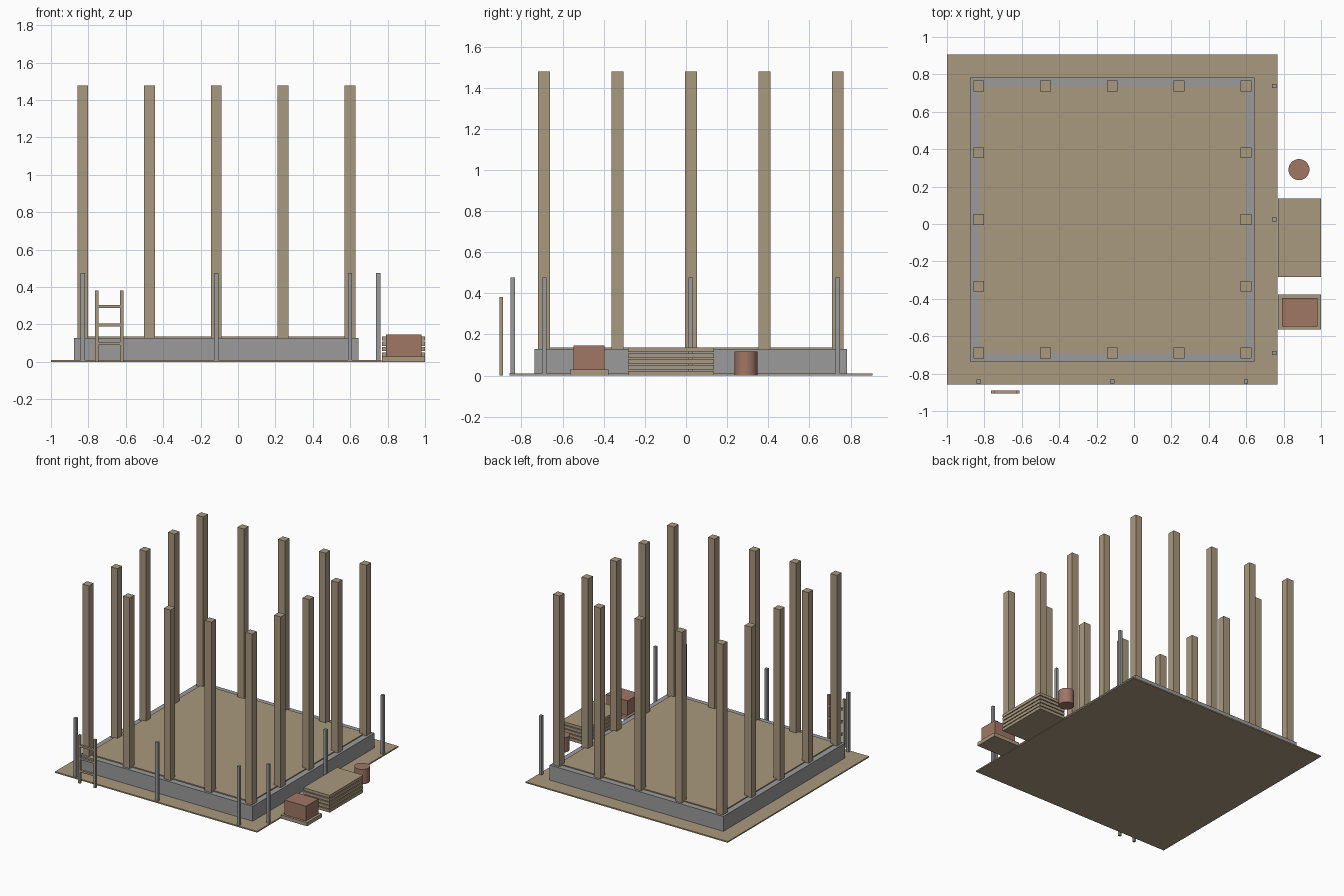
import bpy
import bmesh
from mathutils import Matrix

cube = bpy.data.objects.get("Cube")
if cube:
    bpy.data.objects.remove(cube, do_unlink=True)


def material(name, rgb):
    mat = bpy.data.materials.new(name)
    mat.use_nodes = True
    mat.diffuse_color = (*rgb, 1)
    mat.node_tree.nodes["Principled BSDF"].inputs["Base Color"].default_value = (*rgb, 1)
    return mat


TAN = material("timber tan", (0.40, 0.32, 0.21))
GREY = material("concrete grey", (0.33, 0.33, 0.33))
RED = material("brick red", (0.35, 0.18, 0.13))


def finish(name, bm, mat):
    mesh = bpy.data.meshes.new(name)
    bm.to_mesh(mesh)
    bm.free()
    mesh.materials.append(mat)
    obj = bpy.data.objects.new(name, mesh)
    bpy.context.collection.objects.link(obj)
    return obj


def box(name, x, y, z, mat):
    """Box from (low, high) ranges on each axis."""
    bm = bmesh.new()
    bmesh.ops.create_cube(bm, size=1)
    for v in bm.verts:
        for i, (low, high) in enumerate((x, y, z)):
            v.co[i] = high if v.co[i] > 0 else low
    return finish(name, bm, mat)


def around(centre, half):
    return centre - half, centre + half


# Building centre and half span between the corner posts
CX, CY, SPAN = -0.116, 0.024, 0.714
FLOOR_BASE, FLOOR_TOP = 0.128, 0.136

# Ground sheet
box("ground_sheet", around(CX, 0.884), around(CY, 0.883), (0, 0.01), TAN)

# Foundation ring: four walls around the floor
OUTER = 0.76
for side, sign in (("left", 1), ("right", -1)):
    xs = sorted((CX + sign * SPAN, CX + sign * OUTER))
    box("foundation_" + side, xs, around(CY, OUTER), (0.002, FLOOR_BASE), GREY)
for side, sign in (("back", 1), ("front", -1)):
    ys = sorted((CY + sign * SPAN, CY + sign * OUTER))
    box("foundation_" + side, around(CX, SPAN), ys, (0.002, FLOOR_BASE), GREY)

# Floor deck
box("floor_deck", around(CX, SPAN), around(CY, SPAN), (0.1, FLOOR_TOP), TAN)

# Posts on the perimeter of a five by five grid
for i in range(-2, 3):
    for j in range(-2, 3):
        if max(abs(i), abs(j)) == 2:
            box("post", around(CX + i * SPAN / 2, 0.029), around(CY + j * SPAN / 2, 0.029),
                (FLOOR_BASE, 1.478), TAN)

# Survey stakes along the front and the left side
for i in range(-1, 2):
    box("front_stake", around(CX + i * SPAN, 0.011), around(CY - 0.866, 0.011), (0, 0.476), GREY)
    box("side_stake", around(CX + 0.866, 0.011), around(CY + i * SPAN, 0.011), (0, 0.476), GREY)

# Ladder
LADDER_Y = (-0.907, -0.889)
for x in (-0.755, -0.621):
    box("ladder_rail", around(x, 0.009), LADDER_Y, (0, 0.382), TAN)
for k in range(1, 4):
    box("ladder_rung", (-0.755, -0.621), LADDER_Y, around(0.099 * k, 0.008), TAN)

# Stack of planks with narrow gaps
for k in range(5):
    z = 0.0285 * k
    box("plank", (0.77, 1.0), (-0.283, 0.137), (z, z + 0.0225), TAN)

# Brick pile on a pallet
box("pallet", (0.77, 1.0), (-0.565, -0.377), (0, 0.029), TAN)
box("brick_pile", (0.79, 0.98), (-0.548, -0.396), (0.029, 0.146), RED)

# Barrel
bm = bmesh.new()
bmesh.ops.create_cone(bm, cap_ends=True, segments=32, radius1=0.056, radius2=0.056,
                      depth=0.117, matrix=Matrix.Translation((0.882, 0.291, 0.0585)))
barrel = finish("barrel", bm, RED)
bpy.ops.object.select_all(action="DESELECT")
barrel.select_set(True)
bpy.context.view_layer.objects.active = barrel
bpy.ops.object.shade_smooth_by_angle()
